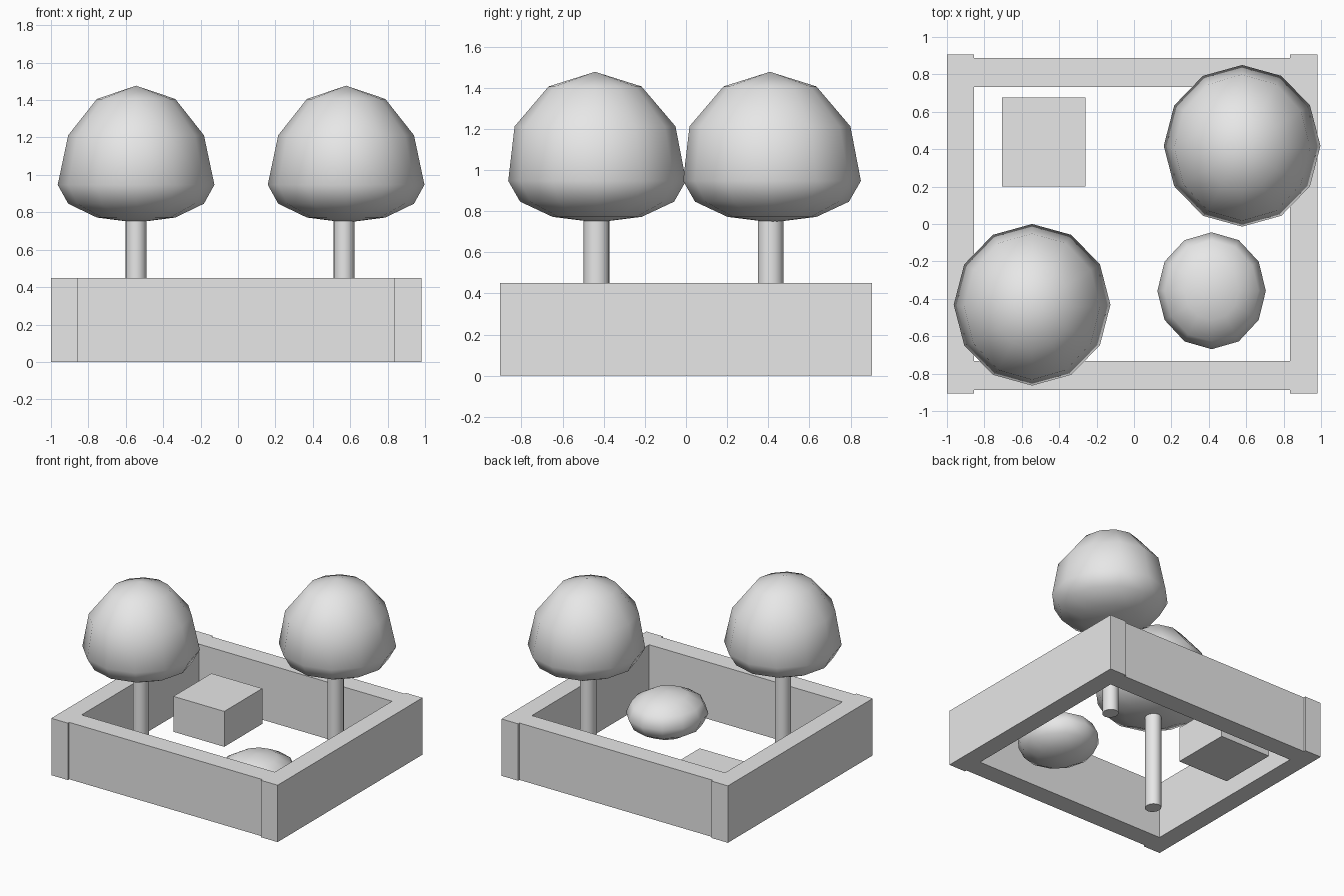
import bpy, bmesh, math

cube = bpy.data.objects.get("Cube")
if cube:
    bpy.data.objects.remove(cube, do_unlink=True)

grey = bpy.data.materials.new("plain grey")
grey.use_nodes = True
grey.diffuse_color = (0.8, 0.8, 0.8, 1)
grey.node_tree.nodes["Principled BSDF"].inputs["Base Color"].default_value = (0.8, 0.8, 0.8, 1)


def finish(name, bm, smooth=False):
    """Turn a bmesh into a named grey object."""
    bmesh.ops.recalc_face_normals(bm, faces=bm.faces)
    mesh = bpy.data.meshes.new(name)
    bm.to_mesh(mesh)
    bm.free()
    mesh.materials.append(grey)
    for face in mesh.polygons:
        # Horizontal end caps stay flat
        face.use_smooth = smooth and abs(face.normal.z) < 0.999
    obj = bpy.data.objects.new(name, mesh)
    bpy.context.collection.objects.link(obj)
    return obj


def box(name, x0, x1, y0, y1, z0, z1):
    bm = bmesh.new()
    bmesh.ops.create_cube(bm, size=1)
    for v in bm.verts:
        v.co = ((x0, x1)[v.co.x > 0], (y0, y1)[v.co.y > 0], (z0, z1)[v.co.z > 0])
    return finish(name, bm)


def ball(name, x, y, z, rx, ry, up, down, bulge=1.0, lean=0.0):
    """Coarse ellipsoid with separate upper and lower heights."""
    bm = bmesh.new()
    bmesh.ops.create_uvsphere(bm, u_segments=12, v_segments=6, radius=1)
    for v in bm.verts:
        upper = v.co.z > 0.01
        swell = bulge if upper else 1.0
        v.co = (x + v.co.x * rx,
                y + v.co.y * ry * swell + (lean if upper else 0),
                z + v.co.z * (up if upper else down))
    return finish(name, bm, smooth=True)


def trunk(name, x, y, top):
    bm = bmesh.new()
    bmesh.ops.create_cone(bm, cap_ends=True, segments=16, radius1=1, radius2=1, depth=1)
    for v in bm.verts:
        v.co = (x + v.co.x * 0.057, y + v.co.y * 0.062, (v.co.z + 0.5) * top)
    return finish(name, bm, smooth=True)


# Planter walls: long side walls, with thinner-set front and back walls between
WALL = 0.45
box("right_wall", -1.0, -0.855, -0.905, 0.905, 0, WALL)
box("left_wall", 0.835, 0.98, -0.905, 0.905, 0, WALL)
box("front_wall", -0.855, 0.835, -0.888, -0.733, 0, WALL)
box("back_wall", -0.855, 0.835, 0.733, 0.888, 0, WALL)

# Block standing inside the walls
box("block", -0.705, -0.26, 0.2, 0.675, 0, 0.28)

# Low rounded bush
ball("bush", 0.415, -0.357, 0.17, 0.29, 0.3125, 0.17, 0.17)

# Two round trees
for side, x, y, stem_x, stem_y in (("front", -0.545, -0.432, -0.545, -0.435),
                                   ("back", 0.578, 0.418, 0.567, 0.411)):
    trunk(side + "_tree_trunk", stem_x, stem_y, 0.765)
    ball(side + "_tree_crown", x, y, 0.947, 0.419, 0.432, 0.53, 0.202, bulge=1.045, lean=-0.01)
